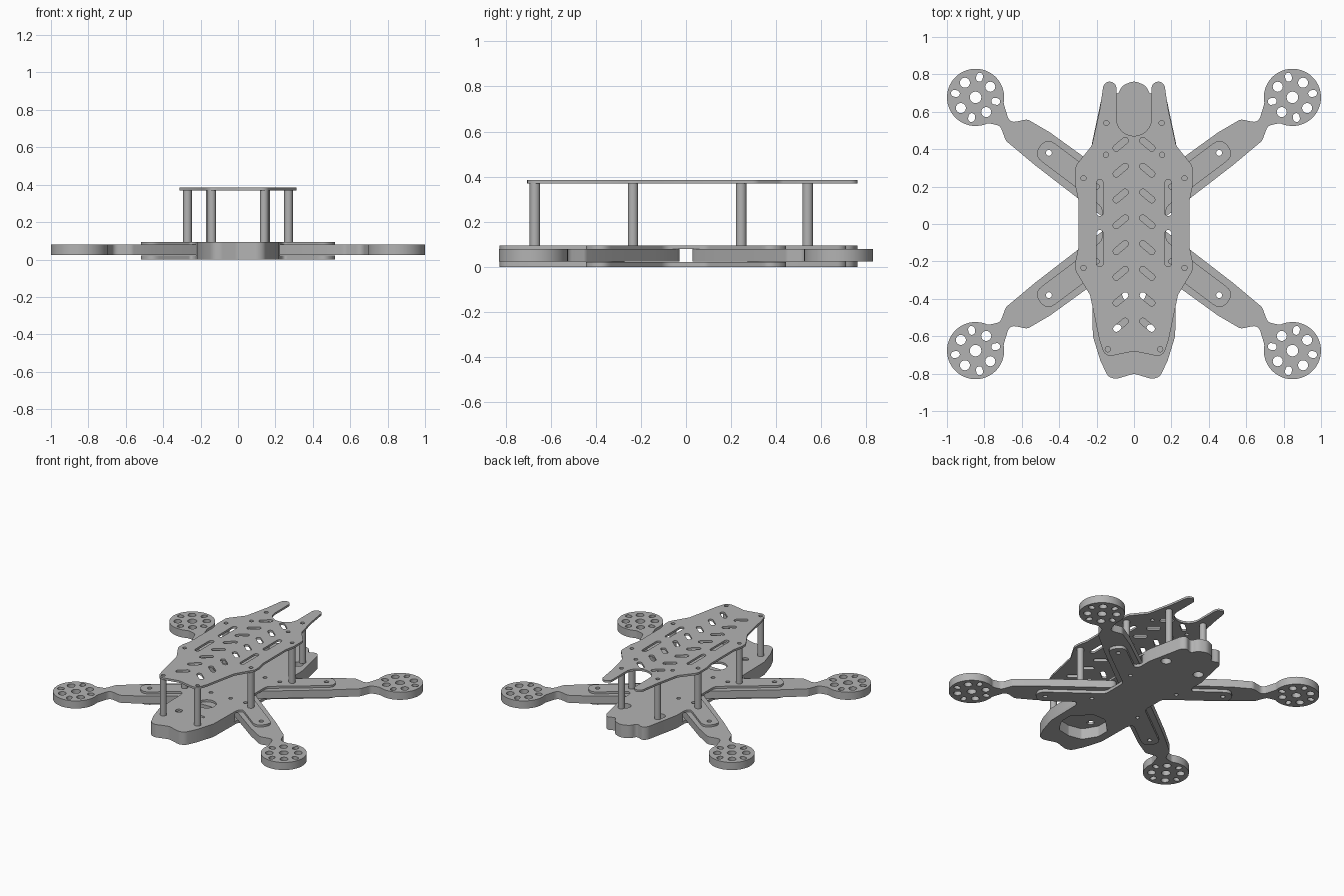
import bpy, bmesh
from math import sin, cos, tan, radians
from mathutils import Vector

if "Cube" in bpy.data.objects:
    bpy.data.objects.remove(bpy.data.objects["Cube"])

grey = bpy.data.materials.new("plain grey")
grey.use_nodes = True
grey.diffuse_color = (0.45, 0.45, 0.45, 1)
grey.node_tree.nodes["Principled BSDF"].inputs["Base Color"].default_value = (0.45, 0.45, 0.45, 1)


def arc(cx, cy, r, a0=0, a1=360, n=20):
    """Points along an arc; a full circle omits its repeated end."""
    full = a1 - a0 == 360
    steps = n if full else n - 1
    return [(cx + r * cos(radians(a0 + (a1 - a0) * i / steps)),
             cy + r * sin(radians(a0 + (a1 - a0) * i / steps))) for i in range(n)]


def slot(p, q, r):
    """Round-ended slot between two points."""
    a = Vector((1, 0)).angle_signed(Vector(q) - Vector(p))
    deg = -a * 180 / 3.14159265
    return arc(*p, r, deg + 90, deg + 270, 8) + arc(*q, r, deg - 90, deg + 90, 8)


def rounded(points, r):
    """Fillet the sharper corners of a closed outline."""
    pts = [Vector(p) for p in points]
    out = []
    for i, p in enumerate(pts):
        a, b = pts[i - 1] - p, pts[(i + 1) % len(pts)] - p
        turn = (-a).angle(b)
        if turn < radians(20):
            out.append(p)
            continue
        t = min(r * tan(min(turn, 2.8) / 2), a.length * 0.48, b.length * 0.48)
        s, e = p + a.normalized() * t, p + b.normalized() * t
        for k in range(6):
            u = k / 5
            out.append(s * (1 - u) ** 2 + p * 2 * u * (1 - u) + e * u * u)
    return out


def mirrored(half):
    """Close a right-hand half outline across x = 0."""
    return half + [(-x, y) for x, y in reversed(half) if x > 0.001]


def both(loop):
    return [loop, [(-x, y) for x, y in loop]]


def plate(name, loops, z0, z1):
    """Extrude an outline with holes between two heights."""
    cu = bpy.data.curves.new(name, 'CURVE')
    cu.dimensions, cu.fill_mode = '2D', 'BOTH'
    cu.extrude = (z1 - z0) / 2
    for loop in loops:
        sp = cu.splines.new('POLY')
        sp.points.add(len(loop) - 1)
        for pt, (x, y) in zip(sp.points, loop):
            pt.co = (x, y, 0, 1)
        sp.use_cyclic_u = True
    tmp = bpy.data.objects.new(name + " outline", cu)
    bpy.context.collection.objects.link(tmp)
    dg = bpy.context.evaluated_depsgraph_get()
    me = bpy.data.meshes.new_from_object(tmp.evaluated_get(dg))
    bpy.data.objects.remove(tmp)
    bm = bmesh.new()
    bm.from_mesh(me)
    bmesh.ops.remove_doubles(bm, verts=bm.verts, dist=0.0001)
    bmesh.ops.translate(bm, verts=bm.verts, vec=(0, 0, (z0 + z1) / 2))
    bmesh.ops.recalc_face_normals(bm, faces=bm.faces)
    bm.to_mesh(me)
    bm.free()
    me.name = name
    me.materials.clear()
    me.materials.append(grey)
    ob = bpy.data.objects.new(name, me)
    bpy.context.collection.objects.link(ob)
    return ob


# Shared outlines of the lower frame
front_half = [(0, -.80), (.10, -.83), (.14, -.815), (.18, -.73), (.22, -.6), (.225, -.33)]
rear_half = [(.225, .33), (.225, .43), (.17, .69), (.14, .715), (.085, .69), (.065, .74), (0, .765)]
tab = [(.25, .301), (.467, .464), (.539, .368), (.17, .09)]
frame = rounded(mirrored(front_half + [(x, -y) for x, y in tab] + tab[::-1] + rear_half), .06)

# Holes shared by the stacked layers
bay = rounded(mirrored([(0, -.68), (.10, -.66), (.16, -.56), (.16, -.47), (.05, -.36), (0, -.36)]), .03)
rear_holes = both(arc(.14, .5, .035))
bolts = [h for y in (-.38, .38) for h in both(arc(.455, y, .016, n=12))]
bolts += [h for y in (-.2, .2) for h in both(arc(.2, y, .014, n=12))]

plate("bottom_plate", [frame, bay] + rear_holes + bolts, 0, .022)

mid_holes = [arc(0, -.365, .065, n=28)] + both(arc(.09, -.56, .024))
mid_holes += both(arc(.08, -.2, .014, n=12)) + both(arc(.08, .2, .014, n=12))
plate("middle_plate", [frame] + mid_holes + rear_holes + bolts, .08, .095)

# Spacer blocks between the two lower plates
plate("front_spacer", [rounded(mirrored(front_half + [(0, -.27)]), .06), bay], .022, .08)
plate("rear_spacer", [rounded(mirrored([(0, .27)] + rear_half), .06)] + rear_holes, .022, .08)

# Arms with drilled motor mounts
mx, my = .847, .677
arm = [(.13, .01), (.29, .13), (.53, .315), (.685, .445), (.715, .525)]
arm += arc(mx, my, .153, 244, 552, 40)
arm += [(.665, .54), (.57, .56), (.45, .49), (.27, .36), (.05, .2)]
arm_loops = [rounded(arm, .04), arc(mx, my, .031), arc(.455, .38, .016, n=12)]
for k in range(4):
    a = radians(54 + 90 * k)
    arm_loops.append(arc(mx + .097 * cos(a), my + .097 * sin(a), .027, n=16))
    a -= radians(43)
    c, d = Vector((mx + .11 * cos(a), my + .11 * sin(a))), Vector((cos(a), sin(a))) * .006
    arm_loops.append(slot(c - d, c + d, .018))
for sx, side in ((1, "left"), (-1, "right")):
    for sy, end in ((1, "rear"), (-1, "front")):
        plate(f"{end}_{side}_arm", [[(x * sx, y * sy) for x, y in lp] for lp in arm_loops], .024, .08)

# Top plate with a rear notch, round-ended prongs and vents
top_half = [(0, -.68), (.155, -.712), (.185, -.62), (.235, -.38), (.313, -.25), (.313, -.20),
            (.298, -.13), (.298, .13), (.313, .20), (.313, .31), (.225, .42), (.185, .6)]
top_half += arc(.13, .725, .036, 0, 180, 12) + arc(0, .565, .094, 0, -90, 12)
top_loops = [rounded(mirrored(top_half), .05)]
posts = [(.14, -.67), (.27, -.235), (.27, .245), (.148, .54)]
for x, y in posts + [(.15, .37)]:
    top_loops += both(arc(x, y, .014, n=14))
for y0, y1 in ((-.21, -.05), (.06, .22)):
    top_loops += both(slot((.183, y0), (.183, y1), .018))
for i in range(8):
    y = -.54 + .138 * i
    top_loops += both(slot((.047, y + .02), (.095, y - .02), .017))
plate("top_plate", top_loops, .37, .385)

# Standoffs
for i, (x, y) in enumerate(posts):
    for s, side in ((1, "left"), (-1, "right")):
        bpy.ops.mesh.primitive_cylinder_add(vertices=24, radius=.023, depth=.275,
                                            location=(x * s, y, .2325))
        ob = bpy.context.object
        ob.name = f"standoff_{side}_{i + 1}"
        ob.data.materials.append(grey)
        bpy.ops.object.shade_smooth_by_angle()
